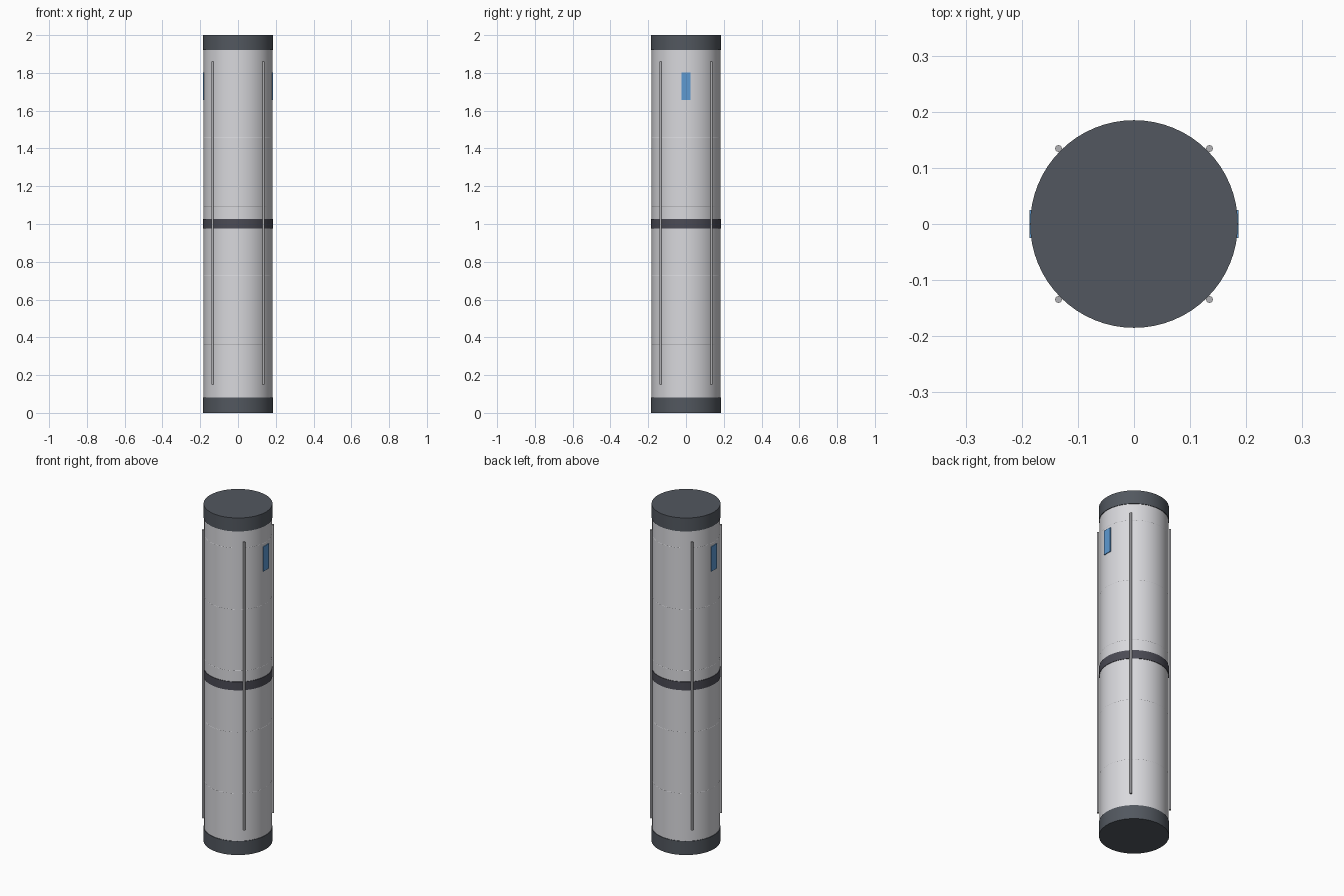
import bpy
from math import radians

cube = bpy.data.objects.get("Cube")
if cube:
    bpy.data.objects.remove(cube, do_unlink=True)


def material(name, rgb):
    m = bpy.data.materials.new(name)
    m.use_nodes = True
    m.diffuse_color = (*rgb, 1)
    m.node_tree.nodes["Principled BSDF"].inputs["Base Color"].default_value = (*rgb, 1)
    return m


hull_white = material("hull_white", (0.69, 0.69, 0.72))
cap_grey = material("cap_grey", (0.085, 0.097, 0.115))
band_grey = material("band_grey", (0.07, 0.07, 0.09))
rail_grey = material("rail_grey", (0.45, 0.45, 0.47))
window_blue = material("window_blue", (0.11, 0.32, 0.64))


def finish(name, mat, smooth=True):
    obj = bpy.context.object
    obj.name = name
    obj.data.materials.append(mat)
    if smooth:
        bpy.ops.object.shade_smooth_by_angle(angle=radians(35))
    return obj


def cylinder(name, mat, radius, bottom, top, x=0, y=0, sides=64):
    bpy.ops.mesh.primitive_cylinder_add(
        vertices=sides, radius=radius, depth=top - bottom,
        location=(x, y, (bottom + top) / 2))
    return finish(name, mat)


# Hull, end caps and middle band
cylinder("hull", hull_white, 0.182, 0.04, 1.96)
cylinder("bottom_cap", cap_grey, 0.185, 0, 0.082)
cylinder("top_cap", cap_grey, 0.185, 1.92, 2)
cylinder("middle_band", band_grey, 0.1848, 0.977, 1.027)

# Fine seam rings around the hull
for i in range(1, 6):
    bpy.ops.mesh.primitive_torus_add(
        major_segments=64, minor_segments=6, major_radius=0.181,
        minor_radius=0.0014, location=(0, 0, 0.364 * i))
    finish(f"seam_ring_{i}", hull_white)

# Four long rails on the diagonals
for x_name, sx in (("left", 1), ("right", -1)):
    for y_name, sy in (("front", -1), ("back", 1)):
        cylinder(f"{y_name}_{x_name}_rail", rail_grey, 0.006, 0.15, 1.86,
                 sx * 0.1345, sy * 0.1345, 12)

# Side windows
for side, sx in (("left", 1), ("right", -1)):
    bpy.ops.mesh.primitive_cube_add(size=1, location=(sx * 0.1815, 0, 1.729))
    window = finish(f"{side}_window", window_blue, smooth=False)
    window.scale = (0.009, 0.05, 0.146)
